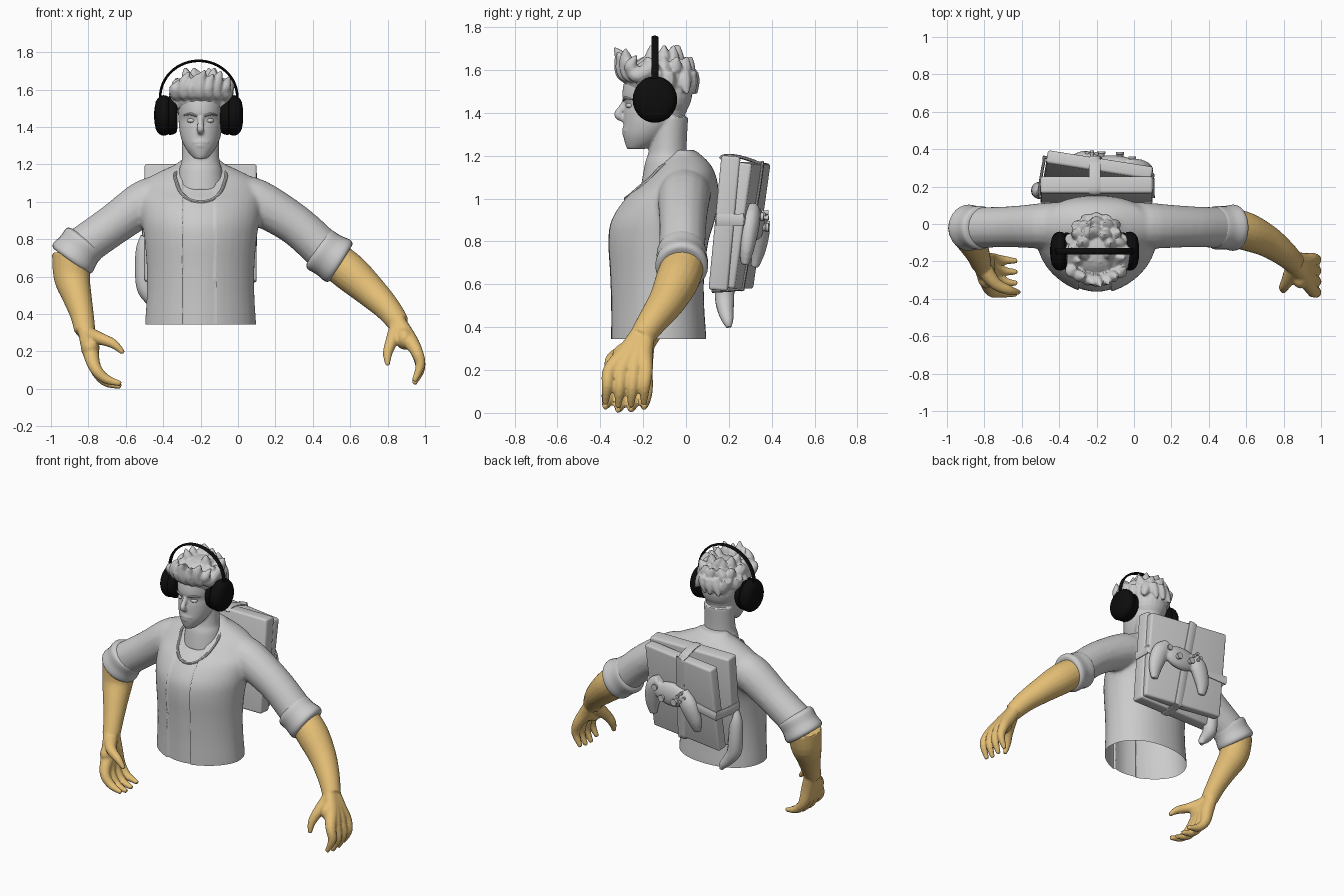
import bpy, bmesh, random
from math import sin, cos, pi, radians, copysign
from mathutils import Vector, Matrix, Euler

if "Cube" in bpy.data.objects:
    bpy.data.objects.remove(bpy.data.objects["Cube"])

random.seed(4)
CX = -0.2


def material(name, rgb):
    m = bpy.data.materials.new(name)
    m.diffuse_color = (*rgb, 1)
    m.use_nodes = True
    m.node_tree.nodes["Principled BSDF"].inputs["Base Color"].default_value = m.diffuse_color
    return m


TAN, BLACK = material("tan", (0.78, 0.52, 0.18)), material("black", (0.004, 0.004, 0.004))


def spline(rows, k):
    """Catmull-Rom interpolation of tuples, k steps per span."""
    p = [Vector(r) for r in rows]
    out = []
    for i in range(len(p) - 1):
        a, b, c, d = p[max(i - 1, 0)], p[i], p[i + 1], p[min(i + 2, len(p) - 1)]
        for j in range(k):
            t = j / k
            out.append(0.5 * (2 * b + (c - a) * t + (2 * a - 5 * b + 4 * c - d) * t * t
                              + (3 * b - a - 3 * c + d) * t ** 3))
    return out + [p[-1]]


def skin(bm, loops):
    rings = [[bm.verts.new(co) for co in lp] for lp in loops]
    n = len(rings[0])
    for r, s in zip(rings, rings[1:]):
        for i in range(n):
            bm.faces.new((r[i], r[(i + 1) % n], s[(i + 1) % n], s[i]))
    bm.faces.new(rings[0])
    bm.faces.new(rings[-1])


def tube(bm, rows, n=16, flat=1.0, ref=(0, 1, 0), k=4):
    """Tube through rows (x, y, z, radius); flat scales it along ref."""
    q = spline(rows, k)
    c = [Vector(v[:3]) for v in q]
    loops = []
    for i, v in enumerate(q):
        t = (c[min(i + 1, len(c) - 1)] - c[max(i - 1, 0)]).normalized()
        a = t.cross(Vector(ref)).normalized()
        b = a.cross(t)
        r = max(v[3], 0.002)
        loops.append([c[i] + a * r * cos(w) + b * r * flat * sin(w)
                      for w in (2 * pi * j / n for j in range(n))])
    skin(bm, loops)


def stack(bm, rows, n=40, front=2.0, back=2.0, k=4):
    """Horizontal sections (z, half width, front y, back y, widest y share)."""
    def point(z, h, f, b, w):
        c, s = cos(w), sin(w)
        e = 2 / (back if s > 0 else front)
        return (CX + h * copysign(abs(c) ** e, c), (f + b) / 2 + (b - f) / 2 * copysign(abs(s) ** e, s), z)
    skin(bm, [[point(z, h, f, b, 2 * pi * j / n) for j in range(n)] for z, h, f, b in spline(rows, k)])


def ball(bm, co, size):
    bmesh.ops.create_uvsphere(bm, u_segments=24, v_segments=14, radius=1,
                              matrix=Matrix.Translation(co) @ Matrix.Diagonal((*size, 1)))


def finish(name, bm, mat=None, voxel=0, relax=4, angle=40):
    """Make the object; with a voxel size the shells are fused into one skin."""
    bmesh.ops.recalc_face_normals(bm, faces=bm.faces)
    ob = bpy.data.objects.new(name, bpy.data.meshes.new(name))
    bm.to_mesh(ob.data)
    bm.free()
    bpy.context.collection.objects.link(ob)
    if voxel:
        m = ob.modifiers.new("fuse", 'REMESH')
        m.mode, m.voxel_size = 'VOXEL', voxel
        s = ob.modifiers.new("relax", 'SMOOTH')
        s.factor, s.iterations = 0.5, relax
        me = bpy.data.meshes.new_from_object(ob.evaluated_get(bpy.context.evaluated_depsgraph_get()))
        ob.modifiers.clear()
        ob.data = me
    if mat:
        ob.data.materials.clear()
        ob.data.materials.append(mat)
    bpy.ops.object.select_all(action='DESELECT')
    ob.select_set(True)
    bpy.context.view_layer.objects.active = ob
    bpy.ops.object.shade_smooth_by_angle(angle=radians(angle))
    return ob


# jacket: trunk and sleeves fused, open at the hem, recessed front strip
bm = bmesh.new()
stack(bm, [(.25, .297, -.362, .095), (.345, .297, -.362, .095), (.5, .288, -.362, .085), (.65, .288, -.367, .085),
           (.8, .30, -.375, .105), (.9, .315, -.36, .135), (1.0, .325, -.295, .15), (1.06, .32, -.225, .15),
           (1.12, .29, -.165, .135), (1.165, .21, -.13, .11), (1.2, .135, -.10, .075), (1.228, .10, -.07, .04)], front=1.75, back=2.2)
tube(bm, [(-.38, 0, 1.02, .12), (-.49, -.01, 1.0, .122), (-.668, -.015, .876, .11), (-.86, -.02, .74, .11)])
tube(bm, [(0, 0, 1.02, .12), (.10, -.01, 1.0, .122), (.31, -.015, .875, .11), (.49, -.02, .71, .11)])
jacket = finish("jacket", bm, voxel=0.012, relax=8)
bm = bmesh.new()
bm.from_mesh(jacket.data)
for co, no, cut in [((0, 0, .345), (0, 0, 1), True), ((-.298, 0, 0), (1, 0, 0), False), ((-.118, 0, 0), (1, 0, 0), False)]:
    bmesh.ops.bisect_plane(bm, geom=bm.verts[:] + bm.edges[:] + bm.faces[:], plane_co=co, plane_no=no, clear_inner=cut)
for v in bm.verts:
    if -.2975 < v.co.x < -.1185 and v.co.y < -.13 and v.co.z < 1.12:
        v.co.y += .012
bm.to_mesh(jacket.data)
bm.free()
bpy.context.view_layer.update()

# neckline laid on the chest
path = []
for x, z in [(-.335, 1.15), (-.327, 1.1), (-.305, 1.05), (-.26, 1.012), (-.2, 1.0),
             (-.14, 1.012), (-.095, 1.05), (-.073, 1.1), (-.065, 1.15)]:
    hit, loc, _, _ = jacket.ray_cast(Vector((x, -2, z)), Vector((0, 1, 0)))
    path.append((x, loc.y if hit else -.1, z, .009))
bm = bmesh.new()
tube(bm, [(-.2, .04, 1.215, .009), (-.29, .0, 1.195, .009)] + path + [(-.11, .0, 1.195, .009), (-.2, .04, 1.215, .009)], n=8)
finish("neckline", bm)

# rolled cuffs
for name, a, b in [("cuff_right", (-.81, -.02, .80), (-.895, -.02, .685)), ("cuff_left", (.42, -.02, .755), (.55, -.02, .675))]:
    bm = bmesh.new()
    a, b = Vector(a), Vector(b)
    tube(bm, [(*a.lerp(b, t), r) for t, r in [(0, .10), (.12, .122), (.5, .122), (.85, .13), (1, .118), (1.02, .095)]], n=28, flat=.95)
    finish(name, bm, angle=60)

# forearms with hands: (arm path, knuckle x z, middle x z, tip x z, thumb path, thumb ball)
ARMS = {
    "forearm_right": ([(-.885, -.02, .72, .11), (-.888, -.04, .6, .098), (-.862, -.1, .5, .08), (-.835, -.16, .4, .064), (-.818, -.21, .31, .056)],
                      (-.765, .115), (-.71, .04), (-.625, .012),
                      [(-.80, -.24, .29, .045), (-.74, -.32, .27, .034), (-.665, -.355, .24, .026), (-.612, -.365, .19, .013)],
                      (-.79, -.27, .22)),
    "forearm_left": ([(.50, -.01, .70, .10), (.60, -.04, .62, .102), (.71, -.09, .52, .086), (.80, -.155, .43, .07), (.86, -.21, .35, .058)],
                     (.955, .2), (.975, .11), (.94, .025),
                     [(.85, -.24, .32, .045), (.82, -.305, .25, .034), (.80, -.34, .19, .026), (.80, -.36, .125, .013)],
                     (.89, -.27, .27))}
for name, (arm, kn, mid, tip, thumb, pad) in ARMS.items():
    bm = bmesh.new()
    tube(bm, arm, n=20, ref=(0, 1, .3))
    tube(bm, thumb, n=10)
    ball(bm, pad, (.05, .075, .06))
    wx, wy, wz, _ = arm[-1]
    for i in range(4):
        y, mz = -.355 + .056 * i, (.015, 0, .002, .014)[i]
        tube(bm, [(wx, wy - .02 + .015 * i, wz + .005, .04), ((wx + kn[0]) / 2, (wy + y) / 2, (wz + kn[1]) / 2, .045),
                  (kn[0], y, kn[1], .034), (mid[0], y - .012 + .002 * i, mid[1] + mz, .027),
                  (tip[0], y - .022 + .004 * i, tip[1] + mz, .014)], n=10)
    finish(name, bm, TAN, voxel=0.008, relax=4)

# head, neck and nose
bm = bmesh.new()
stack(bm, [(1.232, .035, -.275, -.19), (1.26, .062, -.285, -.13), (1.3, .088, -.293, -.08), (1.35, .107, -.292, -.03),
           (1.4, .115, -.29, 0), (1.44, .118, -.284, .01), (1.475, .12, -.297, .015), (1.53, .122, -.292, .015),
           (1.58, .118, -.275, .01), (1.63, .09, -.24, -.03), (1.66, .04, -.18, -.09)])
stack(bm, [(1.06, .13, -.21, .03), (1.17, .115, -.19, .015), (1.23, .1, -.172, .003), (1.38, .1, -.16, .01)])
tube(bm, [(CX, -.28, 1.46, .013), (CX, -.302, 1.42, .016), (CX, -.317, 1.39, .02), (CX, -.285, 1.37, .016)], n=10, ref=(1, 0, 0))
tube(bm, [(-.24, -.28, 1.318, .007), (CX, -.29, 1.32, .010), (-.16, -.28, 1.318, .007)], n=8)
tube(bm, [(-.23, -.282, 1.303, .006), (CX, -.289, 1.301, .010), (-.17, -.282, 1.303, .006)], n=8)
finish("head", bm, voxel=0.007, relax=3)

# eyes and brows
for side, s in (("right", -1), ("left", 1)):
    bm = bmesh.new()
    ball(bm, (CX + s * .048, -.26, 1.434), (.024, .022, .013))
    finish("eye_" + side, bm)
    bm = bmesh.new()
    tube(bm, [(CX + s * .02, -.291, 1.458, .005), (CX + s * .055, -.284, 1.47, .007), (CX + s * .09, -.25, 1.462, .003)], n=8)
    finish("brow_" + side, bm)

# hair: cap, nape, upswept fringe and locks lying along the cap
bm = bmesh.new()
cap, rad = Vector((CX, -.125, 1.555)), Vector((.147, .165, .118))
ball(bm, cap, rad)
ball(bm, (CX, -.085, 1.5), (.125, .115, .14))
for i in range(7):
    x, u = -.335 + .26 * i / 6, sin(pi * i / 6)
    lift = (-.03, .005, -.01, .015, -.005, .01, -.02)[i]
    y = -.22 - .05 * u
    tube(bm, [(x + .02, y + .09, 1.63, .04), (x + .01, y, 1.575, .036), (x, y - .03, 1.60, .034),
              (x + .01, y - .035, 1.645 + lift, .03), (x + .03, y - .055 * u - .01, 1.69 + lift, .005)], n=10, ref=(1, 0, 0))
for el, num, d in [(0, 11, -.04), (30, 9, .025), (58, 7, .03)]:
    for i in range(num):
        az = radians(-25 + 230 * i / (num - 1) + random.uniform(-6, 6))
        e = radians(el)
        n = Vector((cos(e) * cos(az), cos(e) * sin(az), sin(e)))
        p = cap + Vector(a * b for a, b in zip(n, rad)) * .93
        flow = Vector((random.uniform(-.02, .02), 0, d))
        tube(bm, [(*(p - flow), .03), (*p, .036), (*(p + flow * .8 + n * .008), .028), (*(p + flow * 1.7 + n * .022), .004)],
             n=8, ref=(.3, .2, 1) if el else (.8, .6, .1))
finish("hair", bm, voxel=0.007, relax=1)

# headphones
for side, s in (("right", -1), ("left", 1)):
    bm = bmesh.new()
    tube(bm, [(-.21 + s * d, -.145, 1.462, r) for d, r in
              [(.114, .06), (.118, .085), (.135, .097), (.158, .1), (.162, .094), (.168, .1), (.19, .104), (.212, .095), (.23, .07), (.238, .02)]],
         n=28, ref=(0, 0, 1), flat=1.04, k=2)
    finish("ear_cup_" + side, bm, BLACK)
bm = bmesh.new()
arc = [(-.21 - .206 * cos(pi * i / 32), -.145, 1.56 + .194 * sin(pi * i / 32), .007) for i in range(33)]
tube(bm, [(-.416, -.145, 1.47, .007)] + arc + [(-.004, -.145, 1.47, .007)], n=8, flat=2.4, k=1)
finish("headband", bm, BLACK)

# backpack slabs
for name, co, size, rot in [("backpack", (-.2, .18, .885), (.6, .09, .63), (-5.5, 0, 0)),
                            ("backpack_flap", (-.19, .277, .875), (.57, .07, .59), (-8, 0, -9))]:
    bm = bmesh.new()
    m = Matrix.Translation(co) @ Euler([radians(a) for a in rot]).to_matrix().to_4x4() @ Matrix.Diagonal((*size, 1))
    bmesh.ops.create_cube(bm, size=1, matrix=m)
    bmesh.ops.bevel(bm, geom=bm.edges[:], offset=.014, segments=3, profile=.5, affect='EDGES')
    finish(name, bm)

# straps
bm = bmesh.new()
tube(bm, [(x, y, z, .008) for x, y, z in [(-.21, .16, 1.185), (-.21, .18, 1.2), (-.21, .25, 1.195), (-.21, .34, 1.165), (-.205, .355, 1.145),
                                          (-.18, .314, .88), (-.16, .268, .6), (-.16, .25, .578), (-.16, .12, .568)]], n=10, ref=(1, 0, 0), flat=4, k=3)
tube(bm, [(x, y, z, .008) for x, y, z in [(-.502, .14, .84), (-.504, .2, .84), (-.48, .34, .84), (-.46, .354, .84), (-.18, .316, .87),
                                          (.08, .268, .9), (.1, .25, .9), (.103, .14, .9)]], n=10, ref=(0, 0, 1), flat=3.8, k=3)
finish("straps", bm, angle=60)

# game pad strapped on the back
bm = bmesh.new()
ball(bm, (-.125, .325, .885), (.135, .042, .08))
tube(bm, [(-.03, .315, .95, .045), (.025, .3, .89, .062), (.055, .285, .78, .05), (.055, .275, .69, .025)], n=14, flat=.75)
tube(bm, [(-.21, .335, .93, .045), (-.26, .345, .86, .062), (-.30, .335, .76, .05), (-.31, .32, .68, .025)], n=14, flat=.75)
finish("game_pad", bm, voxel=0.008, relax=4)
bm = bmesh.new()
for x, z, r, y in [(-.175, .865, .022, .388), (-.075, .865, .022, .384), (-.225, .935, .011, .385), (-.25, .91, .011, .388),
                   (-.2, .91, .011, .385), (-.225, .885, .011, .393), (-.01, .915, .02, .362)]:
    tube(bm, [(x, y - .06, z, r * .8), (x, y - .015, z, r * .8), (x, y - .01, z, r), (x, y, z, r)], n=14, ref=(0, 0, 1), k=1)
finish("pad_buttons", bm)

# pouch hanging off the side
bm = bmesh.new()
tube(bm, [(-.5, .17, .82, .02), (-.505, .175, .75, .04), (-.505, .18, .64, .046), (-.495, .18, .54, .046), (-.46, .185, .48, .038),
          (-.42, .195, .43, .026), (-.41, .2, .4, .012)], n=14)
finish("side_pouch", bm, angle=60)
